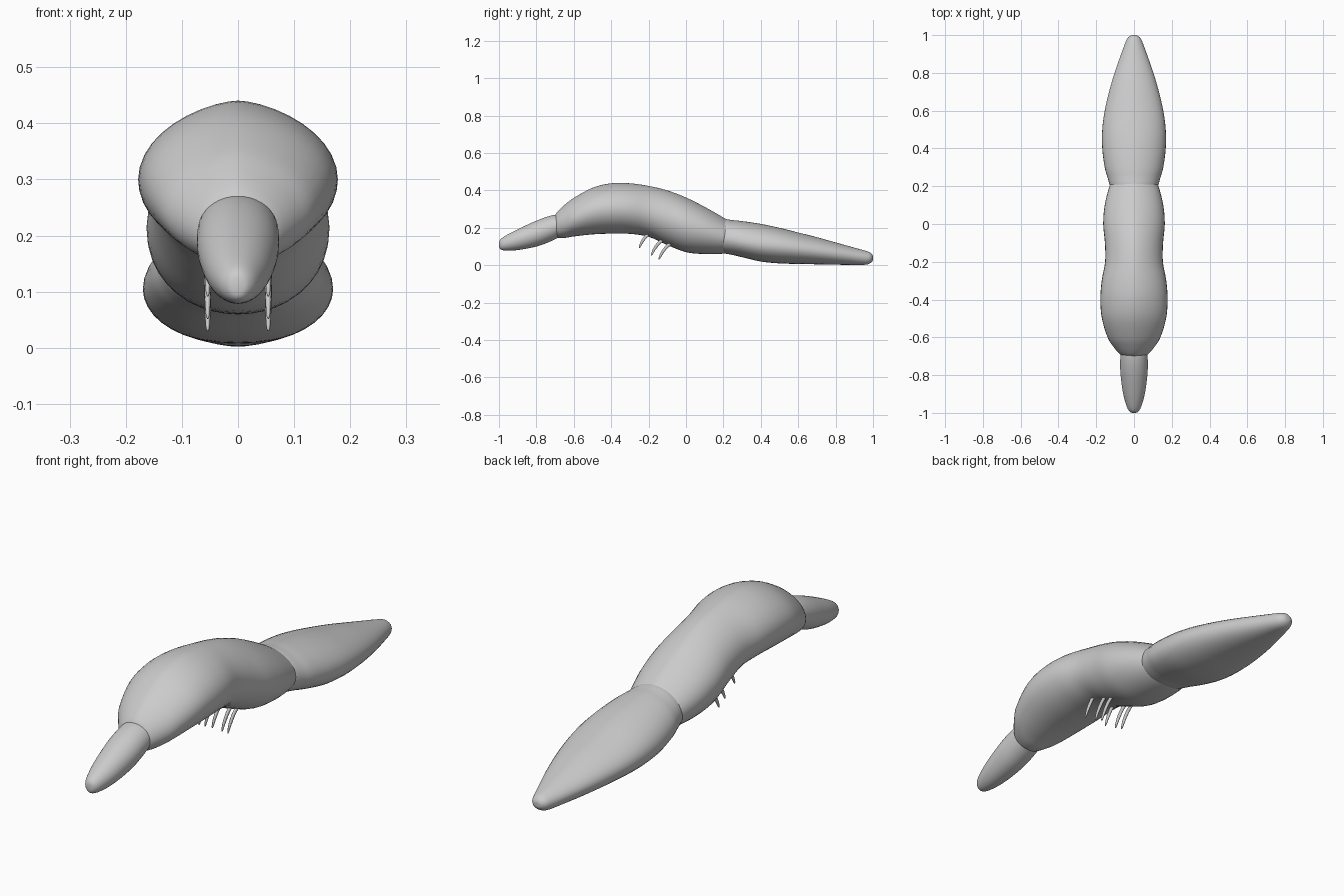
import bpy, bmesh, math
from mathutils import Vector

SIDES = 40

def spline(pts, steps):
    # Catmull-Rom through a list of tuples
    out = []
    v = [Vector(p) for p in pts]
    n = len(v)
    for i in range(n - 1):
        a, b, c, d = v[max(i - 1, 0)], v[i], v[i + 1], v[min(i + 2, n - 1)]
        for s in range(steps):
            t = s / steps
            out.append(0.5 * (2 * b + (c - a) * t + (2 * a - 5 * b + 4 * c - d) * t * t
                              + (3 * b - a - 3 * c + d) * t ** 3))
    out.append(v[-1])
    return out

def skin(name, rings):
    bm = bmesh.new()
    loops = [[bm.verts.new(p) for p in r] for r in rings]
    for a, b in zip(loops, loops[1:]):
        n = len(a)
        for i in range(n):
            j = (i + 1) % n
            bm.faces.new((a[i], a[j], b[j], b[i]))
    bm.faces.new(loops[0])
    bm.faces.new(loops[-1])
    bmesh.ops.recalc_face_normals(bm, faces=bm.faces)
    me = bpy.data.meshes.new(name)
    bm.to_mesh(me)
    bm.free()
    me.shade_smooth()
    ob = bpy.data.objects.new(name, me)
    bpy.context.collection.objects.link(ob)
    return ob

def body_part(name, stations, top_pow=1.0, low_pow=1.0):
    # station: y, half width, top z, bottom z, z of widest point
    rings = []
    for st in spline(stations, 4):
        y, w, top, low, mid = st
        ring = []
        for i in range(SIDES):
            t = 2 * math.pi * i / SIDES
            c, s = math.cos(t), math.sin(t)
            p = top_pow if s > 0 else low_pow
            x = math.copysign(max(w, 0.0) * abs(c) ** p, c)
            ring.append((x, y, mid + s * ((top - mid) if s > 0 else (mid - low))))
        rings.append(ring)
    return skin(name, rings)

# head
body_part("head", [
    (-1.0, 0.004, 0.115, 0.105, 0.11), (-0.995, 0.02, 0.135, 0.088, 0.112),
    (-0.97, 0.037, 0.155, 0.079, 0.117), (-0.9, 0.057, 0.192, 0.081, 0.137),
    (-0.8, 0.071, 0.238, 0.100, 0.17), (-0.73, 0.073, 0.263, 0.125, 0.195),
    (-0.68, 0.070, 0.272, 0.150, 0.212), (-0.65, 0.06, 0.268, 0.17, 0.22)])

# arched front body
body_part("front_body", [
    (-0.705, 0.05, 0.255, 0.160, 0.205), (-0.69, 0.075, 0.283, 0.148, 0.212),
    (-0.65, 0.109, 0.322, 0.146, 0.23), (-0.6, 0.140, 0.360, 0.154, 0.252),
    (-0.5, 0.170, 0.414, 0.165, 0.288), (-0.4, 0.178, 0.438, 0.169, 0.300),
    (-0.3, 0.171, 0.438, 0.168, 0.298), (-0.2, 0.153, 0.424, 0.152, 0.28),
    (-0.1, 0.154, 0.400, 0.108, 0.25), (0.0, 0.163, 0.362, 0.070, 0.215),
    (0.1, 0.155, 0.312, 0.060, 0.185), (0.2, 0.130, 0.255, 0.062, 0.155),
    (0.26, 0.105, 0.215, 0.075, 0.145)], top_pow=1.25)

# tapering rear body
body_part("rear_body", [
    (0.16, 0.105, 0.225, 0.085, 0.15), (0.2, 0.126, 0.246, 0.065, 0.145),
    (0.25, 0.141, 0.241, 0.055, 0.135), (0.3, 0.155, 0.236, 0.043, 0.125),
    (0.4, 0.168, 0.221, 0.020, 0.11), (0.5, 0.168, 0.200, 0.010, 0.10),
    (0.6, 0.155, 0.175, 0.007, 0.088), (0.7, 0.132, 0.150, 0.005, 0.075),
    (0.8, 0.103, 0.122, 0.003, 0.062), (0.9, 0.068, 0.094, 0.002, 0.048),
    (0.96, 0.046, 0.077, 0.003, 0.04), (0.985, 0.034, 0.067, 0.011, 0.039),
    (0.998, 0.017, 0.053, 0.024, 0.039), (1.0, 0.003, 0.042, 0.036, 0.039)],
    top_pow=1.1, low_pow=0.9)

# three pairs of thin curved legs
for k, (y, z) in enumerate([(-0.25, 0.092), (-0.185, 0.052), (-0.145, 0.03)]):
    for side, label in ((-1, "left"), (1, "right")):
        path = spline([(0.054 * side, y + dy, z + dz, r) for dy, dz, r in (
            (0.085, 0.10, 0.009), (0.045, 0.072, 0.009), (0.018, 0.038, 0.008),
            (0.003, 0.008, 0.005), (0.0, 0.0, 0.002))], 4)
        rings = []
        for i, p in enumerate(path):
            q = path[min(i + 1, len(path) - 1)] - path[max(i - 1, 0)]
            up = Vector((0, -q[2], q[1])).normalized()
            rings.append([Vector(p[:3]) + p[3] * (math.cos(a) * 0.7 * Vector((1, 0, 0)) + math.sin(a) * up)
                          for a in (2 * math.pi * j / 10 for j in range(10))])
        skin(f"leg_{label}_{k + 1}", rings)
